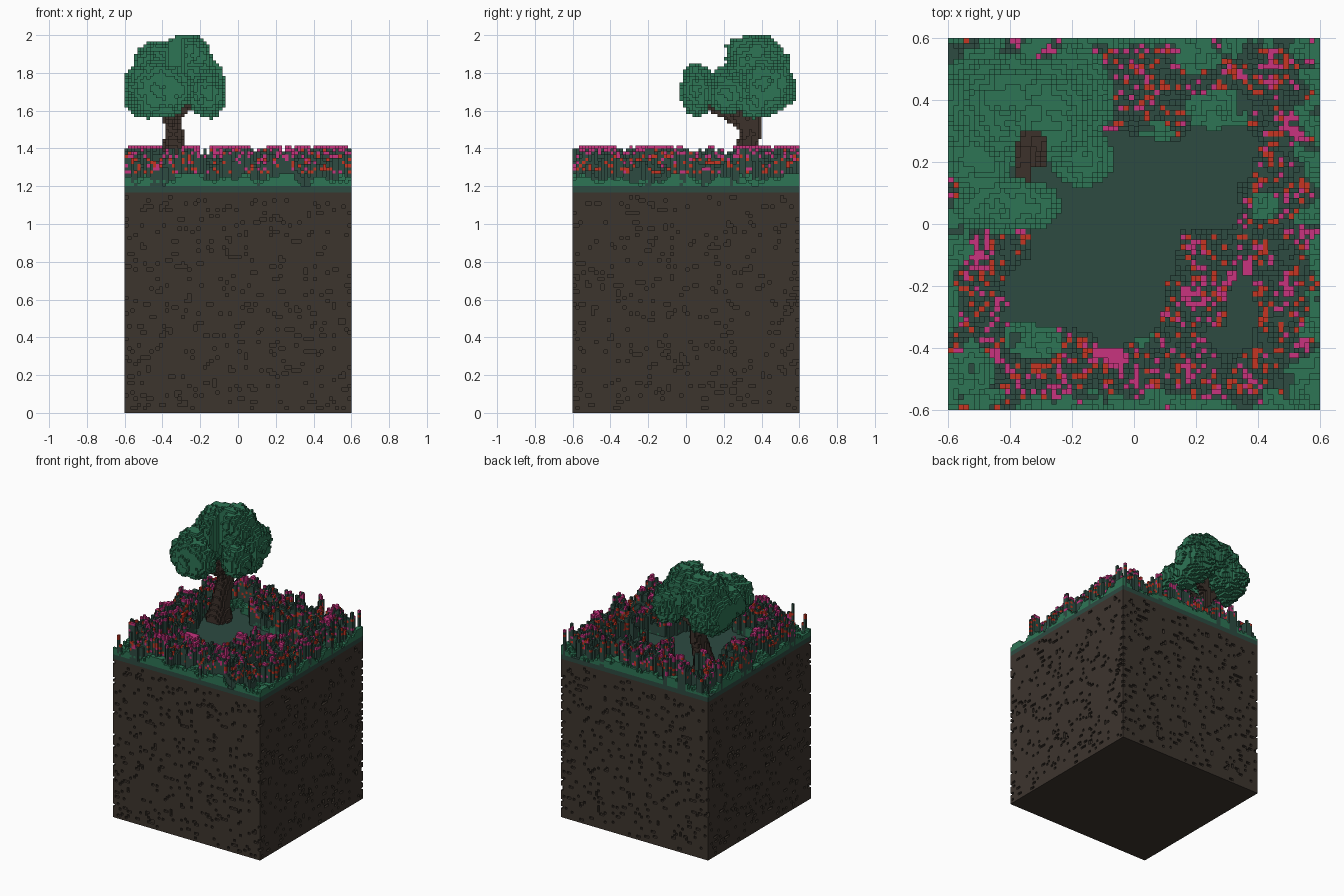
import bpy
import random
from mathutils import Vector, noise

random.seed(7)
if "Cube" in bpy.data.objects:
    bpy.data.objects.remove(bpy.data.objects["Cube"])

V = 1 / 60            # voxel size
N, DIRT, GROUND = 72, 70, 72   # block width, dirt height, ground height in voxels


def material(name, rgb):
    m = bpy.data.materials.new(name)
    m.use_nodes = True
    m.diffuse_color = (*rgb, 1)
    m.node_tree.nodes["Principled BSDF"].inputs["Base Color"].default_value = (*rgb, 1)
    return m


soil = material("soil brown", (0.046, 0.035, 0.027))
bark = material("bark brown", (0.046, 0.031, 0.024))
turf = material("dark green", (0.026, 0.069, 0.053))
leaf = material("leaf green", (0.027, 0.178, 0.091))
pink = material("pink", (0.578, 0.033, 0.212))
red = material("red", (0.565, 0.035, 0.016))


def build(name, cells, mats, solid=None):
    """Mesh the exposed sides of voxels {(i, j, k): material index}, joining runs into strips."""
    solid = solid or (lambda c: c in cells or c[2] < GROUND)
    index, faces, slots = {}, [], []
    for a in range(3):
        u, w = (a + 1) % 3, (a + 2) % 3
        for sign in (1, -1):
            def step(c, axis, d):
                c = list(c)
                c[axis] += d
                return tuple(c)
            shown = {c: m for c, m in cells.items() if not solid(step(c, a, sign))}
            for c, m in shown.items():
                if shown.get(step(c, u, -1)) == m:
                    continue
                n = 1
                while shown.get(step(c, u, n)) == m:
                    n += 1
                base = step(c, a, 1) if sign > 0 else c
                quad = [step(step(base, u, du), w, dw)
                        for du, dw in ((0, 0), (n, 0), (n, 1), (0, 1))]
                faces.append([index.setdefault(q, len(index)) for q in quad[::sign]])
                slots.append(m)
    me = bpy.data.meshes.new(name)
    me.from_pydata([((i - N / 2) * V, (j - N / 2) * V, k * V) for i, j, k in index], [], faces)
    for m in mats:
        me.materials.append(m)
    me.polygons.foreach_set("material_index", slots)
    me.update()
    ob = bpy.data.objects.new(name, me)
    bpy.context.collection.objects.link(ob)
    return ob


def centre(i, j, k=0):
    return Vector(((i + 0.5 - N / 2) * V, (j + 0.5 - N / 2) * V, (k + 0.5) * V))


# Soil block with small pits in its four sides
pits = set()
for side in range(4):
    for _ in range(350):
        t, k = random.randrange(N), random.randrange(1, DIRT - 1)
        end = 0 if side % 2 else N - 1
        for s in range(random.choice((1, 1, 1, 2))):
            t2 = min(t + s, N - 1)
            pits.add((t2, end, k) if side < 2 else (end, t2, k))
shell = (0, 1, N - 2, N - 1)
soil_cells = {(i, j, k): 0 for i in range(N) for j in range(N) for k in range(DIRT)
              if (k == 0 or i in shell or j in shell) and (i, j, k) not in pits}
build("soil_block", soil_cells, [soil],
      lambda c: 0 <= c[0] < N and 0 <= c[1] < N and 0 <= c[2] and c not in pits)

# Flat turf layer
bpy.ops.mesh.primitive_cube_add(size=1, location=(0, 0, (DIRT + GROUND) / 2 * V))
slab = bpy.context.object
slab.name = "turf_layer"
slab.scale = (N * V, N * V, (GROUND - DIRT) * V)
slab.data.materials.append(turf)

# Open ground that the flower beds leave free
clearing = [(0, .28), (.1, .27), (.18, .3), (.37, .32), (.42, .25), (.38, .15), (.34, .1), (.34, 0),
            (.3, -.03), (.16, -.03), (.12, -.15), (.1, -.28), (.06, -.37), (-.1, -.38),
            (-.2, -.34), (-.3, -.31), (-.42, -.31), (-.43, -.2), (-.33, -.12), (-.36, .05),
            (-.45, .2), (-.42, .38), (-.2, .42), (-.1, .32)]
pocket = [(.34, -.1), (.4, -.2), (.37, -.4), (.26, -.42), (.22, -.36), (.3, -.32), (.31, -.2)]
# Low ground-cover patches: x, y, radius x, radius y
patches = [(.27, .36, .11, .07), (-.32, -.37, .1, .07), (-.52, -.5, .06, .12), (.55, -.53, .07, .09),
           (.2, .54, .08, .05), (.08, .28, .05, .04), (-.57, -.02, .05, .1), (.03, -.35, .04, .05),
           (.42, .06, .04, .06), (-.3, .46, .2, .06), (-.28, -.06, .06, .05)]


def inside(poly, x, y):
    hit = False
    for (x1, y1), (x2, y2) in zip(poly, poly[1:] + poly[:1]):
        if (y1 > y) != (y2 > y) and x < x1 + (y - y1) / (y2 - y1) * (x2 - x1):
            hit = not hit
    return hit


# Flower beds and ground cover
bed, cover = {}, {}
for i in range(N):
    for j in range(N):
        x, y, _ = centre(i, j)
        n = noise.noise(Vector((x * 11, y * 11, 3.3)))
        n2 = noise.noise(Vector((x * 14, y * 14, 8.1)))
        xs, ys = x + 0.03 * n2, y + 0.03 * n
        if inside(clearing, xs, ys) or inside(pocket, xs, ys):
            continue
        edge = 0.6 - max(abs(x), abs(y))
        low = any(((xs - px) / rx) ** 2 + ((ys - py) / ry) ** 2 < 1 for px, py, rx, ry in patches)
        if low or edge < 0.035 + 0.1 * n2:
            h = round(2.2 + 4 * n + random.uniform(-0.7, 0.7))
            for k in range(min(h, 4)):
                cover[i, j, GROUND + k] = 0
            continue
        h = round(8.5 + 8 * n + random.uniform(-1.8, 1.8))
        h = max(3, min(13, h))
        for k in range(h):
            r, top = random.random(), k == h - 1
            if k >= 12:
                m = 1
            elif k >= 9:
                m = 1 if r < (0.3 if top else 0.25) else 2 if r > 0.92 else 0
            elif k >= 4:
                m = 2 if r < (0.22 if top else 0.13) else 1 if r > 0.93 else 0
            else:
                m = 3 if k < 2 and r < 0.3 else 0
            bed[i, j, GROUND + k] = m
build("flower_beds", bed, [turf, pink, red, leaf])
build("ground_cover", cover, [leaf])

# Tree trunk and branches: x, y, z, radius
limbs = [
    [(-.34, .26, 1.2, .085), (-.34, .28, 1.3, .06), (-.34, .31, 1.4, .055), (-.34, .35, 1.48, .05),
     (-.34, .29, 1.55, .04), (-.36, .14, 1.62, .026), (-.4, .07, 1.69, .024)],
    [(-.34, .35, 1.48, .045), (-.33, .36, 1.6, .035), (-.29, .38, 1.74, .03)],
    [(-.34, .29, 1.55, .035), (-.27, .24, 1.63, .022), (-.17, .22, 1.67, .02)],
    [(-.33, .36, 1.58, .03), (-.24, .39, 1.64, .02), (-.17, .41, 1.68, .02)],
    [(-.34, .35, 1.52, .04), (-.42, .36, 1.63, .025), (-.47, .37, 1.7, .02)],
]


def cells_near(p, r):
    lo = [int((p[a] - r[a]) / V + (N / 2 if a < 2 else 0)) - 1 for a in range(3)]
    hi = [int((p[a] + r[a]) / V + (N / 2 if a < 2 else 0)) + 2 for a in range(3)]
    for i in range(max(lo[0], 0), min(hi[0], N)):
        for j in range(max(lo[1], 0), min(hi[1], N)):
            for k in range(max(lo[2], GROUND), min(hi[2], 120)):
                yield (i, j, k), centre(i, j, k)


trunk = {}
for limb in limbs:
    for start, end in zip(limb, limb[1:]):
        for s in range(11):
            q = Vector(start).lerp(Vector(end), s / 10)
            for c, p in cells_near(q[:3], [q[3]] * 3):
                if (p - Vector(q[:3])).length < q[3]:
                    trunk[c] = 0
build("tree_trunk", trunk, [bark])

# Leaf clumps: centre and radii
clumps = [(-.28, .37, 1.84, .15, .16, .16), (-.41, .38, 1.83, .14, .17, .14),
          (-.48, .37, 1.71, .14, .2, .14), (-.19, .43, 1.74, .12, .14, .14),
          (-.17, .22, 1.69, .1, .1, .11), (-.5, .22, 1.73, .11, .12, .11),
          (-.41, .06, 1.71, .17, .09, .14), (-.15, .36, 1.64, .08, .08, .08),
          (-.28, .32, 1.92, .1, .11, .08)]
leaves = {}
for x, y, z, *r in clumps:
    for c, p in cells_near((x, y, z), [v * 1.2 for v in r]):
        d = sum(((p[a] - (x, y, z)[a]) / r[a]) ** 2 for a in range(3))
        rough = 0.3 * noise.noise(p * 16) + random.uniform(-0.1, 0.1)
        gap = ((p.x + .33) / .055) ** 2 + ((p.y - .22) / .085) ** 2 < 1
        if d < 1 + rough and not gap and c not in trunk:
            leaves[c] = 0
build("tree_leaves", leaves, [leaf])
